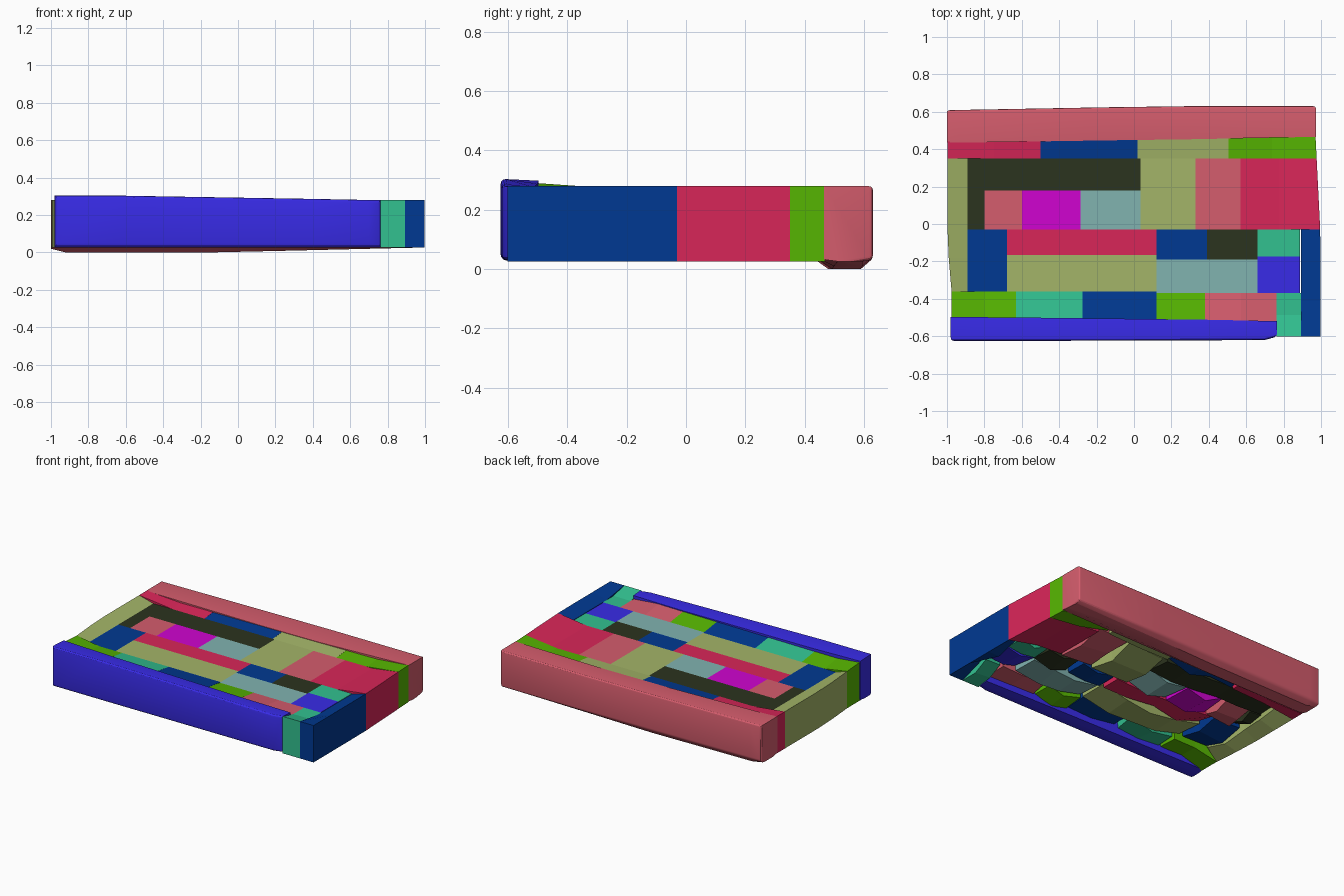
import bpy, bmesh, math, random
from mathutils import Vector

random.seed(7)
if "Cube" in bpy.data.objects:
    bpy.data.objects.remove(bpy.data.objects["Cube"])


def linear(c):
    c /= 255
    return c / 12.92 if c <= 0.04045 else ((c + 0.055) / 1.055) ** 2.4


def material(name, rgb):
    m = bpy.data.materials.new(name)
    col = [linear(c) for c in rgb] + [1.0]
    m.diffuse_color = col
    m.use_nodes = True
    bsdf = m.node_tree.nodes["Principled BSDF"]
    bsdf.inputs["Base Color"].default_value = col
    bsdf.inputs["Roughness"].default_value = 0.8
    return m


MATS = {n: material(n, c) for n, c in {
    "navy": (0, 57, 146), "crimson": (217, 38, 89), "rose": (213, 93, 109),
    "olive": (163, 181, 104), "charcoal": (43, 51, 30), "magenta": (208, 4, 208),
    "grey_teal": (129, 179, 176), "green": (87, 182, 2), "teal": (50, 193, 144),
    "indigo": (56, 43, 231)}.items()}


def finish(name, bm, color):
    bmesh.ops.recalc_face_normals(bm, faces=bm.faces[:])
    me = bpy.data.meshes.new(name)
    bm.to_mesh(me)
    bm.free()
    ob = bpy.data.objects.new(name, me)
    bpy.context.collection.objects.link(ob)
    me.materials.append(MATS[color])
    return ob


def loft(rings):
    """Skin a list of equal rings and cap both ends."""
    bm = bmesh.new()
    rows = [[bm.verts.new(p) for p in r] for r in rings]
    n = len(rows[0])
    for a, b in zip(rows, rows[1:]):
        for i in range(n):
            j = (i + 1) % n
            bm.faces.new((a[i], a[j], b[j], b[i]))
    bm.faces.new(rows[0])
    bm.faces.new(rows[-1])
    return bm


def outline(x, y):
    """Pull the outer ends of stones onto the slightly skewed side walls."""
    if x > 0.95:
        return min(0.997, 0.994 - 0.05 * y), y
    if x < -0.95:
        return min(-0.975, max(-0.998, -1.006 - 0.085 * y)), y
    return x, y


def on_rim(x, y):
    return abs(x) > 0.95 or y < -0.59


def top_z(x, y):
    # The inner field is slightly sunk and climbs towards the rim
    if y < -0.48 and x < 0.7:
        return 0.29 if x < -0.95 else 0.272
    if on_rim(x, y):
        return 0.28
    return 0.262 if y > 0.42 else 0.252


def stone(name, color, x0, x1, y0, y1):
    """Flat-topped stone with a rough underside; outer walls stay upright."""
    center = Vector(((x0 + x1) / 2, (y0 + y1) / 2))
    along_x = (x1 - x0) >= (y1 - y0)
    n = max(2, round(max(x1 - x0, y1 - y0) / 0.2))

    def under(x, y, depth):
        if on_rim(x, y):
            return Vector((x, y, 0.026))
        way = center - Vector((x, y))
        p = Vector((x, y)) + way.normalized() * random.uniform(0.002, 0.02)
        return Vector((p.x, p.y, depth + random.uniform(-0.015, 0.015)))

    rings = []
    for i in range(n + 1):
        t = i / n
        if along_x:
            x = x0 + (x1 - x0) * t
            a, b = (x, y0), (x, y1)
        else:
            y = y0 + (y1 - y0) * t
            a, b = (x0, y), (x1, y)
        a, b = outline(*a), outline(*b)
        # Undersides bulge in the middle and lift at the ends
        depth = random.uniform(0.075, 0.105) if i in (0, n) else random.uniform(0.045, 0.08)
        rings.append([Vector((*a, top_z(*a))), Vector((*b, top_z(*b))),
                      under(*b, depth), under(*a, depth)])
    return finish(name, loft(rings), color)


def bar(name, color, sections):
    """Long edge stone: x, outer y, inner y, bottom, outer top, inner top."""
    rings = []
    for x, yo, yi, zb, zo, zi in sections:
        s = math.copysign(1, yo)
        rings.append([(x, yo, zo), (x, yi, zi), (x, yi, 0.032),
                      (x, yi + 0.045 * s, zb), (x, yo - 0.035 * s, zb), (x, yo, 0.032)])
    bm = loft(rings)
    bmesh.ops.recalc_face_normals(bm, faces=bm.faces[:])
    # Round only the outer edges and corners
    outer = [e for e in bm.edges if all(abs(v.co.y) > 0.595 for v in e.verts)
             and e.calc_face_angle() > math.radians(25)]
    bmesh.ops.bevel(bm, geom=outer, offset=0.018, segments=3, profile=0.5,
                    affect='EDGES', clamp_overlap=True)
    ob = finish(name, bm, color)
    bpy.ops.object.select_all(action='DESELECT')
    ob.select_set(True)
    bpy.context.view_layer.objects.active = ob
    bpy.ops.object.shade_smooth_by_angle(angle=math.radians(20))
    return ob


# Raised front and back edge stones
bar("front_bar", "indigo", [
    (-0.98, -0.625, -0.497, 0.026, 0.305, 0.298),
    (-0.60, -0.625, -0.500, 0.026, 0.305, 0.288),
    (0.40, -0.622, -0.512, 0.026, 0.288, 0.276),
    (0.70, -0.620, -0.518, 0.026, 0.282, 0.276),
    (0.765, -0.602, -0.520, 0.026, 0.282, 0.276)])
bar("back_bar", "rose", [
    (-1.0, 0.608, 0.435, 0.020, 0.28, 0.28),
    (-0.92, 0.610, 0.435, 0.0, 0.28, 0.275),
    (-0.15, 0.624, 0.447, 0.0, 0.28, 0.264),
    (0.30, 0.630, 0.453, 0.010, 0.28, 0.264),
    (0.973, 0.630, 0.466, 0.026, 0.28, 0.28)])

# Row behind the middle field
stone("back_row_left", "crimson", -0.995, -0.50, 0.35, 0.44)
stone("back_row_middle", "navy", -0.50, 0.02, 0.35, 0.455)
stone("back_row_centre", "olive", 0.02, 0.505, 0.35, 0.46)
stone("back_row_right", "green", 0.505, 0.97, 0.35, 0.468)

# Upper field
stone("dark_beam", "charcoal", -0.89, 0.035, 0.18, 0.35)
stone("dark_beam_leg", "charcoal", -0.89, -0.80, -0.03, 0.18)
stone("upper_rose", "rose", -0.80, -0.60, -0.03, 0.18)
stone("upper_magenta", "magenta", -0.60, -0.285, -0.03, 0.18)
stone("upper_grey", "grey_teal", -0.285, 0.035, -0.03, 0.18)
stone("upper_olive", "olive", 0.035, 0.33, -0.03, 0.35)
stone("upper_rose_right", "rose", 0.33, 0.57, -0.03, 0.35)
stone("right_crimson", "crimson", 0.57, 0.982, -0.03, 0.35)

# Lower field
stone("left_olive", "olive", -0.987, -0.89, -0.36, 0.35)
stone("lower_navy_left", "navy", -0.89, -0.68, -0.36, -0.03)
stone("lower_crimson", "crimson", -0.68, 0.12, -0.165, -0.03)
stone("lower_olive", "olive", -0.68, 0.12, -0.36, -0.165)
stone("lower_navy", "navy", 0.12, 0.39, -0.19, -0.03)
stone("lower_charcoal", "charcoal", 0.39, 0.66, -0.19, -0.03)
stone("lower_grey", "grey_teal", 0.12, 0.66, -0.37, -0.19)
stone("lower_teal", "teal", 0.66, 0.888, -0.175, -0.03)
stone("lower_indigo", "indigo", 0.66, 0.888, -0.37, -0.175)
stone("right_navy", "navy", 0.892, 0.998, -0.602, -0.03)

# Row in front of the lower field
stone("front_row_green_left", "green", -0.975, -0.63, -0.505, -0.36)
stone("front_row_teal", "teal", -0.63, -0.275, -0.51, -0.36)
stone("front_row_navy", "navy", -0.275, 0.12, -0.515, -0.36)
stone("front_row_green", "green", 0.12, 0.38, -0.52, -0.37)
stone("front_row_rose", "rose", 0.38, 0.762, -0.525, -0.37)
stone("front_corner_teal", "teal", 0.762, 0.892, -0.602, -0.37)
